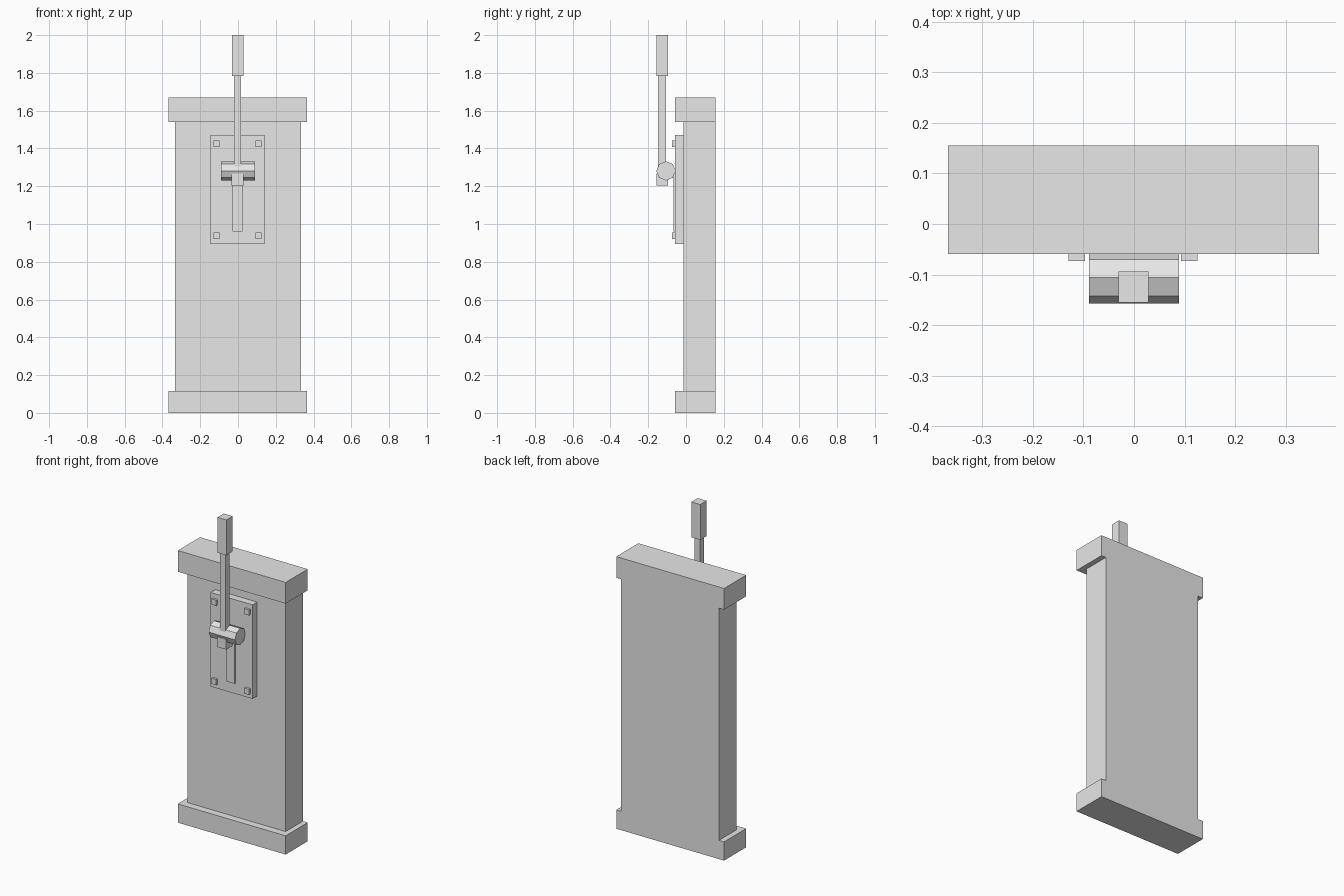
import bpy
import bmesh
import math
from mathutils import Matrix, Vector

if "Cube" in bpy.data.objects:
    bpy.data.objects.remove(bpy.data.objects["Cube"])

grey = bpy.data.materials.new("plain grey")
grey.diffuse_color = (0.8, 0.8, 0.8, 1)
grey.use_nodes = True
grey.node_tree.nodes["Principled BSDF"].inputs["Base Color"].default_value = grey.diffuse_color


def finish(name, bm):
    mesh = bpy.data.meshes.new(name)
    bm.to_mesh(mesh)
    bm.free()
    mesh.materials.append(grey)
    obj = bpy.data.objects.new(name, mesh)
    bpy.context.collection.objects.link(obj)
    return obj


def box(name, x, y, z):
    """Box given by its (low, high) range on each axis."""
    bm = bmesh.new()
    size = Vector((x[1] - x[0], y[1] - y[0], z[1] - z[0]))
    mid = Vector((x[0] + x[1], y[0] + y[1], z[0] + z[1])) / 2
    bmesh.ops.create_cube(bm, size=1, matrix=Matrix.Translation(mid) @ Matrix.Diagonal(size).to_4x4())
    return finish(name, bm)


# Wall panel with wider base and top cap, flush at the back
box("panel", (-0.333, 0.333), (-0.014, 0.155), (0.115, 1.54))
box("base", (-0.367, 0.365), (-0.059, 0.155), (0, 0.115))
box("top_cap", (-0.367, 0.365), (-0.059, 0.155), (1.54, 1.67))

# Mounting plate with raised guide strip
box("mounting_plate", (-0.145, 0.14), (-0.059, -0.014), (0.895, 1.472))
box("guide_strip", (-0.03, 0.024), (-0.067, -0.059), (0.96, 1.28))

# Square corner bolts
for side, x in (("left", -0.113), ("right", 0.109)):
    for level, z in (("lower", 0.938), ("upper", 1.425)):
        box(f"bolt_{side}_{level}", (x - 0.016, x + 0.016), (-0.073, -0.059), (z - 0.017, z + 0.017))

# Eight-sided pivot drum lying along x
bm = bmesh.new()
bmesh.ops.create_cone(bm, cap_ends=True, segments=8, radius1=0.051, radius2=0.051, depth=0.178,
                      matrix=Matrix.Translation((0, -0.106, 1.281)) @ Matrix.Rotation(math.pi / 2, 4, 'Y'))
finish("pivot_drum", bm)

# Lever: stub under the drum, shaft, and thicker grip
box("lever_stub", (-0.034, 0.03), (-0.157, -0.094), (1.205, 1.268))
box("lever_shaft", (-0.02, 0.017), (-0.147, -0.106), (1.268, 1.783))
box("lever_grip", (-0.031, 0.029), (-0.155, -0.094), (1.783, 2.0))
